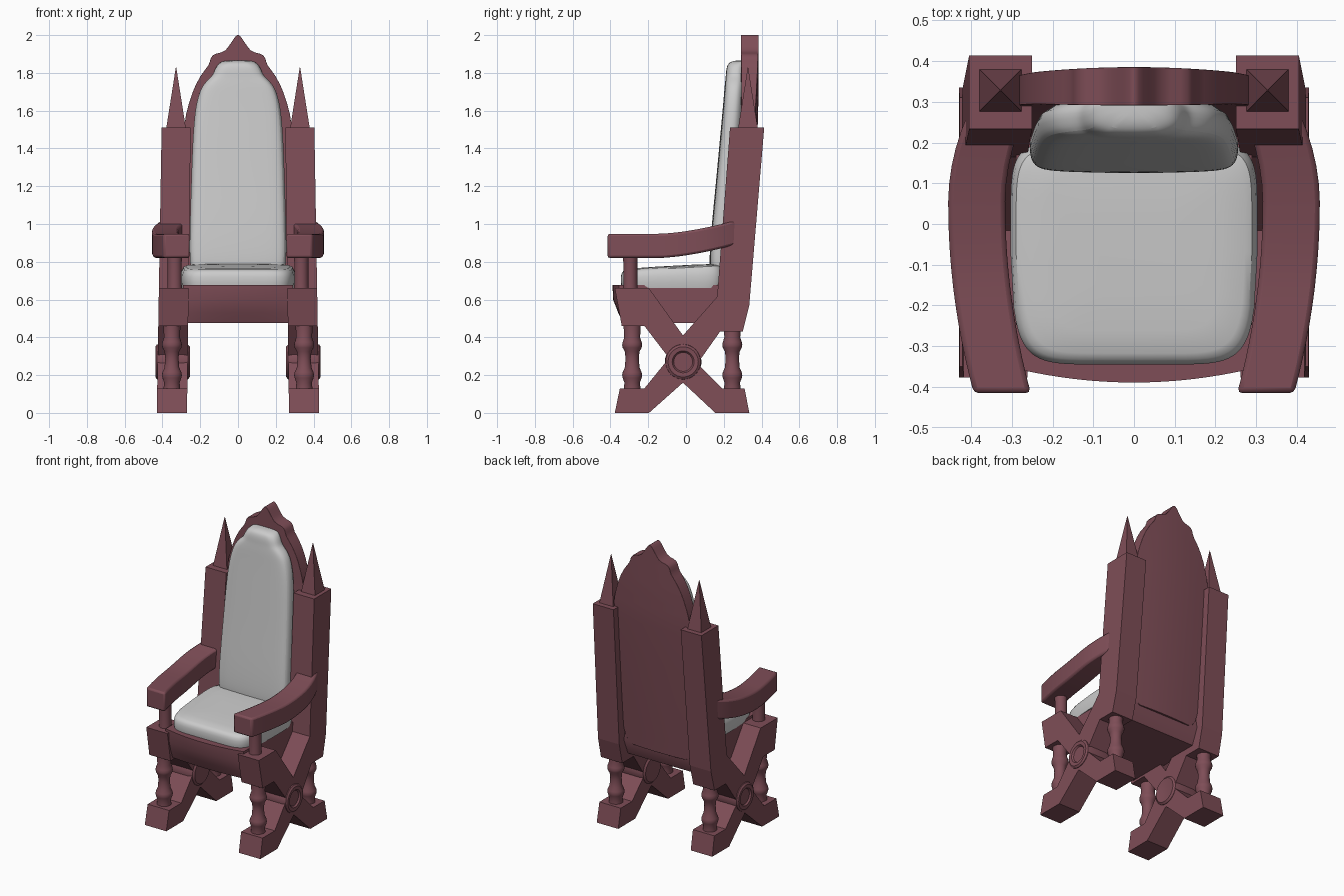
import bpy, bmesh, math

if "Cube" in bpy.data.objects:
    bpy.data.objects.remove(bpy.data.objects["Cube"])

wood = bpy.data.materials.new("wood")
wood.diffuse_color = (0.21, 0.075, 0.095, 1)
wood.use_nodes = True
wood.node_tree.nodes["Principled BSDF"].inputs["Base Color"].default_value = wood.diffuse_color


def loft(name, rings, mat=wood, mirror=False, bevel=0, subsurf=0, smooth=True):
    """Skin a list of equal-length point rings and cap both ends."""
    bm = bmesh.new()
    rows = [[bm.verts.new(p) for p in r] for r in rings]
    n = len(rows[0])
    for a, b in zip(rows, rows[1:]):
        for i in range(n):
            j = (i + 1) % n
            bm.faces.new((a[i], a[j], b[j], b[i]))
    bm.faces.new(rows[0])
    bm.faces.new(rows[-1])
    bmesh.ops.recalc_face_normals(bm, faces=bm.faces)
    me = bpy.data.meshes.new(name)
    bm.to_mesh(me)
    bm.free()
    ob = bpy.data.objects.new(name, me)
    bpy.context.collection.objects.link(ob)
    if mat:
        me.materials.append(mat)
    if smooth:
        bpy.ops.object.select_all(action='DESELECT')
        ob.select_set(True)
        bpy.context.view_layer.objects.active = ob
        bpy.ops.object.shade_smooth_by_angle(angle=math.radians(35))
    if mirror:
        ob.modifiers.new("mirror", 'MIRROR')
    if bevel:
        b = ob.modifiers.new("bevel", 'BEVEL')
        b.width, b.segments, b.limit_method = bevel, 2, 'ANGLE'
        b.angle_limit = math.radians(50)
    if subsurf:
        s = ob.modifiers.new("subsurf", 'SUBSURF')
        s.levels = s.render_levels = subsurf
    return ob


def circle(r, n=24):
    return [(r * math.cos(2 * math.pi * i / n), r * math.sin(2 * math.pi * i / n)) for i in range(n)]


def lerp(t, pts):
    for (a, u), (b, v) in zip(pts, pts[1:]):
        if t <= b:
            return u + (v - u) * max(0, (t - a) / (b - a))
    return pts[-1][1]


# Side frame: crossed feet, front block and leaning back post in one profile
side = [(-.377, 0), (-.196, 0), (-.016, .16), (.155, 0), (.335, 0), (.31, .13), (.19, .13),
        (.06, .26), (.18, .43), (.30, .43), (.335, .57), (.414, 1.51), (.233, 1.51),
        (.165, .615), (-.016, .41), (-.196, .66), (-.377, .66), (-.34, .46), (-.22, .46),
        (-.09, .29), (-.22, .13), (-.35, .13)]
loft("side_frame", [[(x - k * z, y, z) for y, z in side] for x, k in ((.27, .013), (.43, .017))],
     mirror=True, smooth=False)

# Post spires
loft("post_spire", [[(.328 + s * a, .328 + s * b, z) for a, b in ((-1, -1), (1, -1), (1, 1), (-1, 1))]
                    for s, z in ((.053, 1.50), (.001, 1.83))], mirror=True, smooth=False)

# Turned legs
turned = [(.12, .045), (.16, .041), (.185, .05), (.2, .053), (.215, .05), (.24, .039), (.29, .035),
          (.325, .039), (.345, .05), (.36, .053), (.375, .05), (.40, .042), (.47, .046)]
for name, y in (("front_leg", -.285), ("back_leg", .245)):
    loft(name, [[(.35 + a, y + b, z) for a, b in circle(r)] for z, r in turned], mirror=True)

# Arm supports
loft("arm_support", [[(.335 + a, -.295 + b, z) for a, b in circle(r)]
                     for z, r in ((.64, .04), (.68, .037), (.8, .037), (.84, .04))], mirror=True)

# Hubs at the crossing with ringed recess
hub = [(.262, .03), (.255, .08), (.265, .092), (.29, .097), (.41, .097), (.43, .092), (.438, .08),
       (.436, .058), (.426, .05), (.426, .03)]
loft("cross_hub", [[(x, -.015 + a, .27 + b) for a, b in circle(r, 32)] for x, r in hub], mirror=True)

# Armrests: bowed outwards and rising to the back
arm = []
for i in range(17):
    y = -.415 + .685 * i / 16
    c = .386 - (.29 if y < .05 else 1.0) * (y - .05) ** 2
    lift = .073 * max(0, (y + .15) / .42) ** 1.6
    arm.append([(c + a * .07, y, z + lift) for a, z in ((-1, .82), (1, .82), (1, .948), (-1, .948))])
loft("armrest", arm, mirror=True, bevel=.012)

# Seat box with bowed front
box = [(-.355, .677, 1), (-.352, .6, 1), (-.335, .53, .7), (-.315, .475, .5), (.24, .475, 0),
       (.285, .58, 0), (.27, .677, 0)]
seat = []
for i in range(17):
    x = -.29 + .58 * i / 16
    bow = .034 * (1 - (x / .29) ** 2)
    seat.append([(x, y - bow * k, z) for y, z, k in box])
loft("seat_box", seat)

# Seat cushion
cushion = []
for z, s, tilt in ((.66, .98, 0), (.69, 1, 0), (.72, 1, .3), (.738, .985, .7), (.75, .955, 1),
                   (.757, .9, 1), (.762, .7, 1), (.764, .35, 1)):
    ring = []
    for a, b in circle(1, 64):
        p = math.copysign(abs(a) ** .3, a) * s
        q = math.copysign(abs(b) ** .3, b)
        y = -.07 + .275 * q * s
        x = p * (.303 - .03 * max(0, -q) ** 2)
        ring.append((x, y, z + tilt * .055 * (y + .34)))
    cushion.append(ring)
loft("seat_cushion", cushion, mat=None)

# Back panel with carved crown, lofted upwards
lean = [(.55, .245), (1.0, .29), (1.5, .333), (1.7, .338), (2.0, .338)]
crown = [(.57, .19), (.585, .225), (.62, .25), (.68, .262), (.9, .268), (1.2, .275), (1.45, .285),
         (1.53, .282), (1.58, .275), (1.63, .262), (1.69, .243), (1.74, .222), (1.785, .197),
         (1.82, .172), (1.84, .157), (1.86, .149), (1.88, .143), (1.894, .132), (1.902, .115),
         (1.908, .09), (1.92, .066), (1.94, .05), (1.96, .036), (1.98, .023), (1.994, .012), (2.0, .003)]
steps = [-1, -.6, -.2, .2, .6, 1]
panel = []
for z, w in crown:
    y = lerp(z, lean)
    bend = [(u * w, -.016 * (u * w / .28) ** 2) for u in steps]
    panel.append([(x, y - .047 + b * -.3, z) for x, b in bend] +
                 [(x, y + .047 + b, z) for x, b in reversed(bend)])
loft("back_panel", panel, bevel=.006)

# Back cushion
shape = [(.74, .235, .145), (.755, .25, .13), (.8, .258, .124), (.95, .258, .133), (1.2, .25, .158),
         (1.45, .242, .181), (1.6, .23, .195), (1.68, .212, .202), (1.73, .192, .206), (1.765, .16, .21),
         (1.785, .137, .212), (1.815, .125, .214), (1.84, .112, .22), (1.856, .095, .232),
         (1.866, .07, .26)]
pad = []
for z, w, f in shape:
    back = lerp(z, lean) - .02
    half = [(0, f - .002), (w * .5, f), (w - .04, f + .004), (w - .012, f + .016), (w, f + .042), (w, back)]
    pad.append([(-x, y, z) for x, y in reversed(half)] + [(x, y, z) for x, y in half[1:]])
loft("back_cushion", pad, mat=None, subsurf=2)
